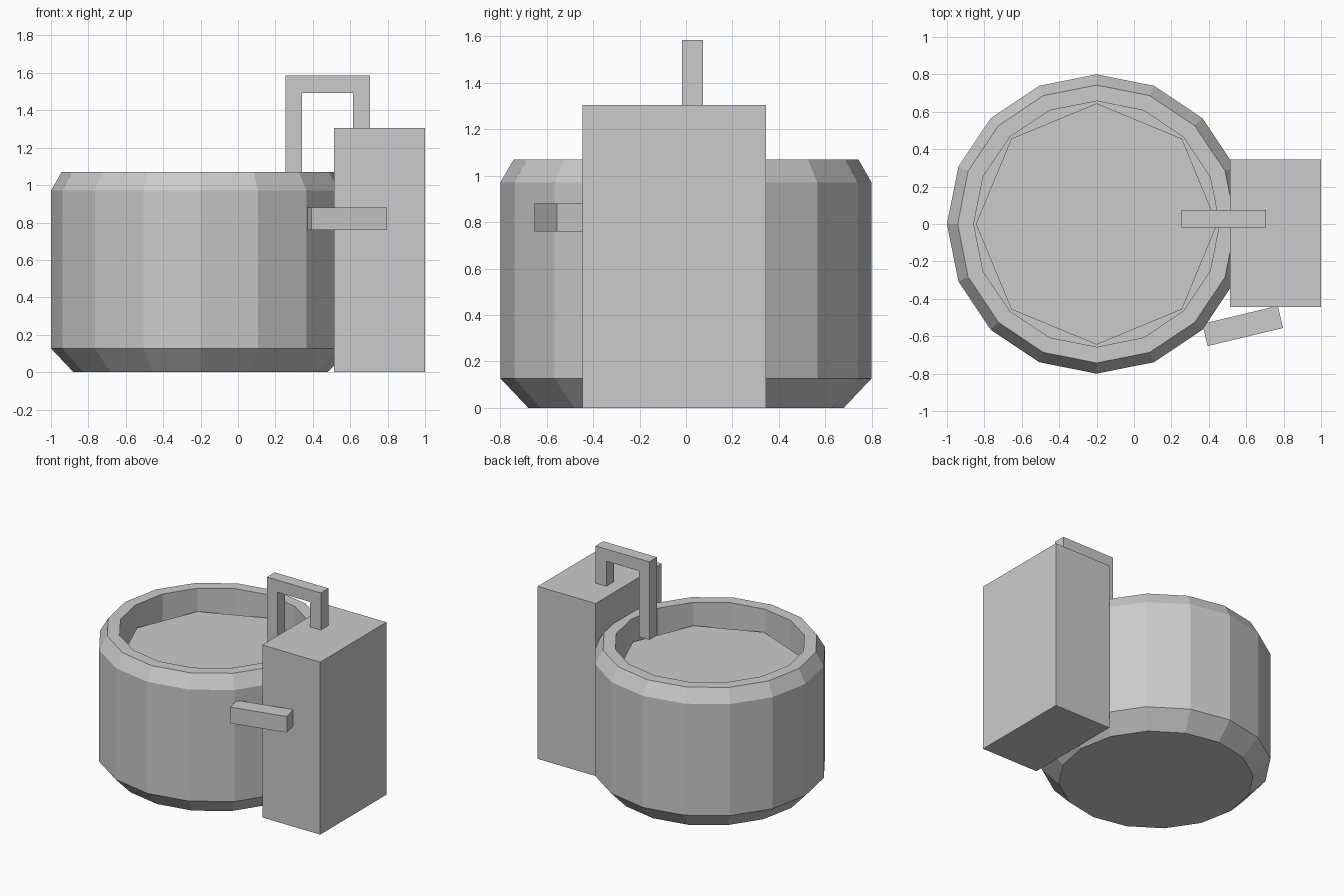
import bpy
import bmesh
from math import cos, sin, pi, radians
from mathutils import Matrix, Vector

default = bpy.data.objects.get("Cube")
if default:
    bpy.data.objects.remove(default, do_unlink=True)

GREY = (0.6, 0.6, 0.6, 1.0)
grey = bpy.data.materials.new("plain grey")
grey.use_nodes = True
grey.diffuse_color = GREY
grey.node_tree.nodes["Principled BSDF"].inputs["Base Color"].default_value = GREY

BASIN_X = -0.2


def finish(name, bm):
    """Turn a bmesh into a flat-shaded grey object."""
    bmesh.ops.recalc_face_normals(bm, faces=bm.faces)
    mesh = bpy.data.meshes.new(name)
    bm.to_mesh(mesh)
    bm.free()
    mesh.materials.append(grey)
    obj = bpy.data.objects.new(name, mesh)
    bpy.context.collection.objects.link(obj)
    return obj


def box(name, centre, size, turn=0):
    bm = bmesh.new()
    bmesh.ops.create_cube(bm, size=1, matrix=Matrix.Diagonal((*size, 1)))
    obj = finish(name, bm)
    obj.location = centre
    obj.rotation_euler.z = radians(turn)
    return obj


def lathe(name, profile, sides):
    """Stack rings of (radius, height) and close both ends."""
    bm = bmesh.new()
    rings = []
    for r, z in profile:
        rings.append([bm.verts.new((r * cos(2 * pi * i / sides),
                                    r * sin(2 * pi * i / sides), z))
                      for i in range(sides)])
    for low, high in zip(rings, rings[1:]):
        for i in range(sides):
            j = (i + 1) % sides
            bm.faces.new((low[i], low[j], high[j], high[i]))
    bm.faces.new(rings[0])
    bm.faces.new(rings[-1])
    obj = finish(name, bm)
    obj.location.x = BASIN_X
    return obj


# Basin: chamfered sixteen-sided tub with a hollow inside
lathe("basin", [(0.68, 0), (0.8, 0.127), (0.8, 0.97), (0.743, 1.07),
                (0.657, 1.07), (0.657, 0.2)], 16)

# Water: eight-sided sheet below the rim
bm = bmesh.new()
bmesh.ops.create_circle(bm, cap_ends=True, segments=8, radius=0.645)
bmesh.ops.rotate(bm, verts=bm.verts, cent=Vector((0, 0, 0)),
                 matrix=Matrix.Rotation(pi / 4, 3, "Z"))
water = finish("water_surface", bm)
water.location = (BASIN_X, 0, 0.9)

# Pedestal block beside the basin
box("side_block", (0.757, -0.05, 0.652), (0.485, 0.79, 1.304))

# Angled lever on the front of the block
box("lever", (0.581, -0.545, 0.82), (0.415, 0.122, 0.122), 13.5)

# Spout: square-section hook from the block over the water
bm = bmesh.new()
outline = [(0.255, 0.995), (0.255, 1.585), (0.705, 1.585), (0.705, 1.3),
           (0.615, 1.3), (0.615, 1.493), (0.341, 1.493), (0.341, 0.995)]
side = bm.faces.new([bm.verts.new((x, -0.018, z)) for x, z in outline])
grown = bmesh.ops.extrude_face_region(bm, geom=[side], use_keep_orig=True)
bmesh.ops.translate(bm, vec=(0, 0.092, 0),
                    verts=[v for v in grown["geom"]
                           if isinstance(v, bmesh.types.BMVert)])
finish("spout", bm)
